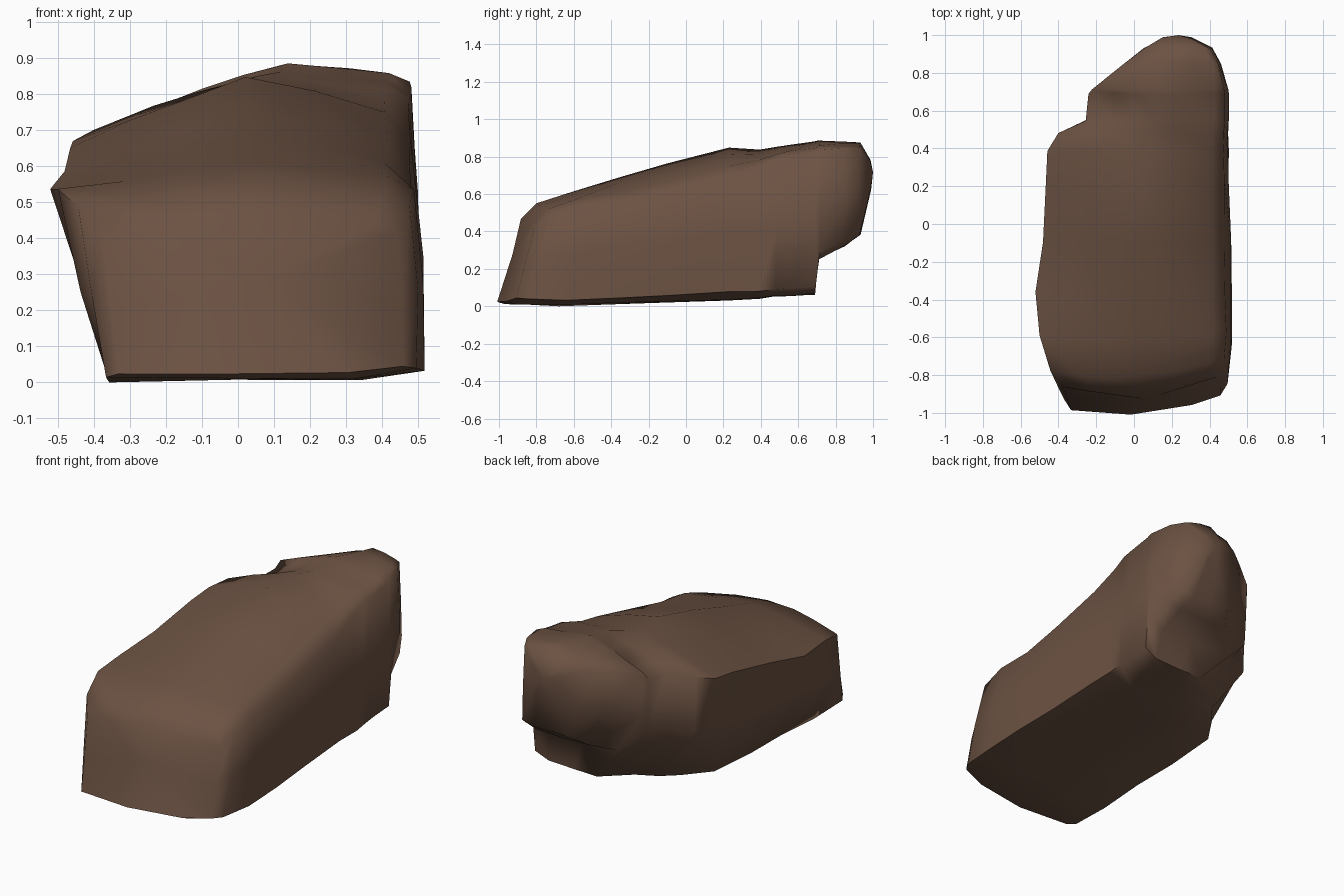
import bpy, bmesh, random
from mathutils import Vector

random.seed(4)
cube = bpy.data.objects.get("Cube")
if cube:
    bpy.data.objects.remove(cube, do_unlink=True)

# Brown stone material
stone = bpy.data.materials.new("brown_stone")
stone.use_nodes = True
colour = (0.15, 0.085, 0.056, 1)
stone.diffuse_color = colour
shader = stone.node_tree.nodes["Principled BSDF"]
shader.inputs["Base Color"].default_value = colour
shader.inputs["Roughness"].default_value = 0.9

# Cross-section in unit space: undercut left side, upright right side, low ridge
section = [(0, 0), (.4, 0), (.8, 0), (1, .05), (1, .45), (.97, .78),
           (.9, .88), (.7, .95), (.5, 1), (.33, .92), (.18, .85), (0, .76), (0, .4)]

# Stations from front to back:
# y, left x at the base, left x at the bulge, right x, bottom z, top z, backward lean
stations = [
    (-1.01, -.33, -.38, .46, .02, .46, .28),
    (-.97, -.37, -.44, .5, .01, .55, .3),
    (-.7, -.36, -.5, .515, 0, .61, .15),
    (-.4, -.35, -.52, .515, .01, .68, .05),
    (-.1, -.36, -.48, .51, .02, .755, 0),
    (.23, -.34, -.465, .505, .03, .84, 0),
    (.39, -.24, -.455, .5, .04, .83, 0),
    (.48, -.16, -.4, .5, .05, .845, 0),
    (.55, -.05, -.26, .5, .05, .86, 0),
    (.69, .1, -.24, .5, .06, .88, 0),
    (.71, -.04, -.22, .495, .25, .88, 0),
    (.85, .05, -.05, .46, .32, .88, 0),
    (.93, .11, .05, .41, .38, .875, 0),
    (.985, .18, .15, .31, .62, .78, 0),
]


def ramp(value, start, end):
    return min(max((value - start) / (end - start), 0), 1)


def make_ring(bm, station):
    y, base, bulge, right, bottom, top, lean = station
    front = ramp(y, -.35, -.75)
    rear = ramp(y, .2, .45)
    ring = []
    for u, v in section:
        # The left side widens from the base up to the bulge, sooner at the back
        left = base + (bulge - base) * min(v / (.76 - .35 * rear), 1)
        # Both ends have squarer shoulders than the middle
        if v > .6:
            v += (1 - v) * (.5 * front + rear * (.2 + .45 * u))
        x = left + (right - left) * u
        z = bottom + (top - bottom) * v
        # The front face leans back and rounds away at its corners
        depth = y + lean * (z + 1.2 * x * x + .15 * x)
        rough = Vector([random.uniform(-.005, .005) for _ in range(3)])
        ring.append(bm.verts.new(Vector((x, depth, z)) + rough))
    return ring


def cap(bm, ring, push):
    centre = sum((v.co for v in ring), Vector()) / len(ring)
    tip = bm.verts.new(centre + Vector((0, push, 0)))
    for a, b in zip(ring, ring[1:] + ring[:1]):
        bm.faces.new((a, b, tip))


# Loft the boulder and close both ends
bm = bmesh.new()
rings = [make_ring(bm, s) for s in stations]
for near, far in zip(rings, rings[1:]):
    for i in range(len(section)):
        j = (i + 1) % len(section)
        bm.faces.new((near[i], near[j], far[j], far[i]))
cap(bm, rings[0], -.03)
cap(bm, rings[-1], .015)
bmesh.ops.recalc_face_normals(bm, faces=bm.faces[:])

# Rest it on the ground
lowest = min(v.co.z for v in bm.verts)
bmesh.ops.translate(bm, verts=bm.verts[:], vec=(0, 0, -lowest))

mesh = bpy.data.meshes.new("boulder")
bm.to_mesh(mesh)
bm.free()
mesh.materials.append(stone)
boulder = bpy.data.objects.new("boulder", mesh)
bpy.context.collection.objects.link(boulder)

# Smooth shading with the hard breaks kept
bpy.ops.object.select_all(action="DESELECT")
boulder.select_set(True)
bpy.context.view_layer.objects.active = boulder
bpy.ops.object.shade_smooth_by_angle(angle=1.3)
